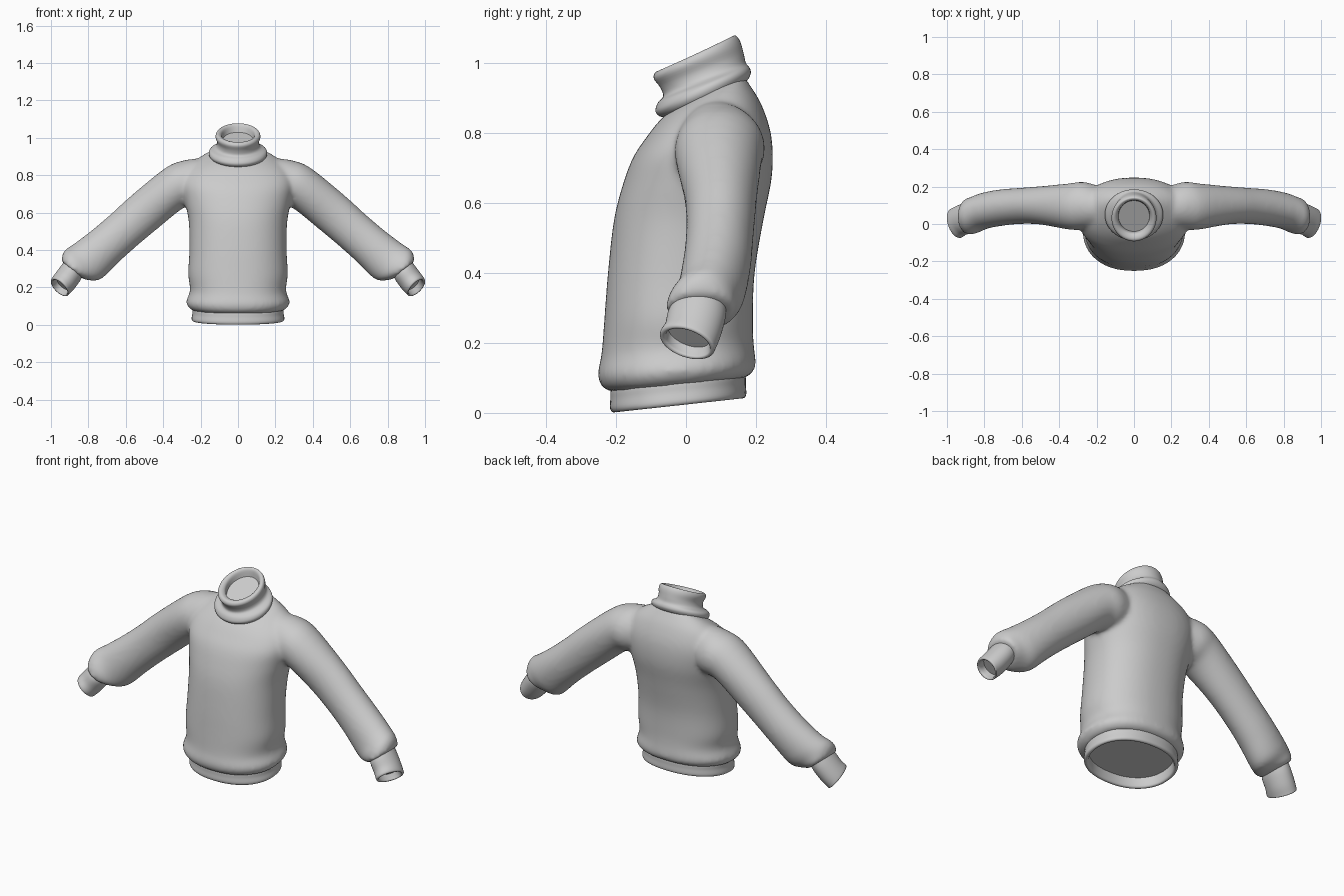
import bpy, bmesh, math
from mathutils import Vector

SIDES = 56


def level(zf, zb, yf, yb, hx):
    """Tilted ring around the torso axis -> (centre, u, v)."""
    return (Vector((0, (yf + yb) / 2, (zf + zb) / 2)),
            Vector((hx, 0, 0)),
            Vector((0, (yb - yf) / 2, (zb - zf) / 2)))


def arm_ring(ux, uz, lx, lz, yf, yb, tilt=0.0):
    """Ring across the arm from its upper and lower outline points."""
    return (Vector(((ux + lx) / 2, (yf + yb) / 2, (uz + lz) / 2)),
            Vector(((ux - lx) / 2, 0, (uz - lz) / 2)),
            Vector((tilt, (yb - yf) / 2, -tilt)))


def mirrored(rings):
    return [tuple(Vector((-p.x, p.y, p.z)) for p in r) for r in rings]


def smooth_rings(rings, steps):
    """Catmull-Rom interpolation between the key rings."""
    out = []
    n = len(rings)
    for i in range(n - 1):
        keys = [rings[max(i - 1, 0)], rings[i], rings[i + 1], rings[min(i + 2, n - 1)]]
        for s in range(steps):
            t = s / steps
            out.append(tuple(
                0.5 * (2 * b + (c - a) * t + (2 * a - 5 * b + 4 * c - d) * t * t
                       + (3 * b - a - 3 * c + d) * t ** 3)
                for a, b, c, d in zip(*keys)))
    return out + [rings[-1]]


def loft(bm, rings, power, steps):
    def sup(v):
        return math.copysign(abs(v) ** (2 / power), v)
    loops = []
    for c, u, v in smooth_rings(rings, steps):
        loops.append([bm.verts.new(c + u * sup(math.cos(a)) + v * sup(math.sin(a)))
                      for a in (math.tau * k / SIDES for k in range(SIDES))])
    for lo, hi in zip(loops, loops[1:]):
        for k in range(SIDES):
            j = (k + 1) % SIDES
            bm.faces.new((lo[k], lo[j], hi[j], hi[k]))
    bm.faces.new(loops[0])
    bm.faces.new(loops[-1])


def make(name, tubes, power=2.0, steps=4):
    bm = bmesh.new()
    for i, rings in enumerate(tubes):
        loft(bm, rings, power if i == 0 else 2.0, steps)
    bmesh.ops.recalc_face_normals(bm, faces=bm.faces)
    me = bpy.data.meshes.new(name)
    bm.to_mesh(me)
    bm.free()
    for p in me.polygons:
        p.use_smooth = True
    me.set_sharp_from_angle(angle=math.radians(50))
    ob = bpy.data.objects.new(name, me)
    bpy.context.collection.objects.link(ob)
    return ob


# Torso: z front, z back, y front, y back, half width
torso = [level(*r) for r in (
    (.06, .10, -.215, .17, .245),
    (.075, .115, -.240, .19, .264),
    (.11, .14, -.252, .199, .277),
    (.17, .20, -.241, .193, .256),
    (.27, .27, -.233, .191, .266),
    (.40, .40, -.223, .196, .26),
    (.55, .55, -.206, .221, .263),
    (.65, .68, -.181, .246, .285),
    (.73, .79, -.151, .244, .30),
    (.79, .88, -.111, .216, .27),
    (.83, .94, -.08, .18, .20),
    (.86, .97, -.05, .16, .13))]

# Sleeve: upper x z, lower x z, y front, y back
sleeve = [arm_ring(*r) for r in (
    (.22, .89, .14, .66, -.02, .20),
    (.30, .877, .24, .64, -.03, .225),
    (.39, .838, .30, .62, -.03, .217),
    (.57, .692, .42, .523, -.003, .202),
    (.68, .592, .54, .423, 0, .193),
    (.78, .507, .64, .333, -.01, .185),
    (.872, .437, .728, .248, -.027, .168),
    (.928, .397, .783, .237, -.052, .147),
    (.944, .348, .832, .248, -.056, .137),
    (.933, .33, .845, .26, -.04, .115))]

# Torso and sleeves fused into one soft knitted body
body = make("body", [torso, sleeve, mirrored(sleeve)], power=2.25)
rem = body.modifiers.new("fuse", 'REMESH')
rem.mode = 'VOXEL'
rem.voxel_size = 0.011
rem.use_smooth_shade = True
sm = body.modifiers.new("soften", 'SMOOTH')
sm.factor = 0.5
sm.iterations = 10

# Cuffs with rolled rim and recessed opening
cuff = [arm_ring(*r, tilt=t) for *r, t in (
    (.925, .345, .83, .265, -.04, .115, 0),
    (.945, .318, .845, .235, -.052, .112, .008),
    (.973, .28, .878, .19, -.06, .098, .014),
    (.993, .253, .904, .163, -.074, .085, .018),
    (.997, .242, .912, .157, -.07, .08, .018),
    (.991, .237, .916, .164, -.06, .07, .018),
    (.978, .243, .908, .175, -.055, .068, .018),
    (.965, .26, .895, .192, -.052, .068, .018))]
make("right_cuff", [cuff])
make("left_cuff", [mirrored(cuff)])

# Waistband hanging below the body
hem = [level(*r) for r in (
    (.085, .125, -.205, .16, .235),
    (.065, .105, -.215, .17, .243),
    (.04, .08, -.216, .171, .244),
    (.014, .052, -.217, .172, .248),
    (.002, .042, -.209, .164, .241),
    (.006, .046, -.197, .153, .228),
    (.03, .07, -.193, .149, .224),
    (.055, .095, -.193, .149, .224))]
make("waistband", [hem], power=2.2)

# Folded roll-neck collar
collar = [level(*r) for r in (
    (.85, .94, -.045, .15, .12),
    (.845, .95, -.07, .175, .145),
    (.86, .97, -.087, .185, .156),
    (.885, .985, -.081, .182, .15),
    (.905, 1.0, -.065, .171, .12),
    (.93, 1.025, -.074, .165, .112),
    (.955, 1.055, -.092, .157, .12),
    (.973, 1.072, -.087, .148, .115),
    (.977, 1.078, -.07, .138, .102),
    (.968, 1.066, -.05, .128, .088),
    (.94, 1.03, -.04, .125, .083))]
make("collar", [collar])
